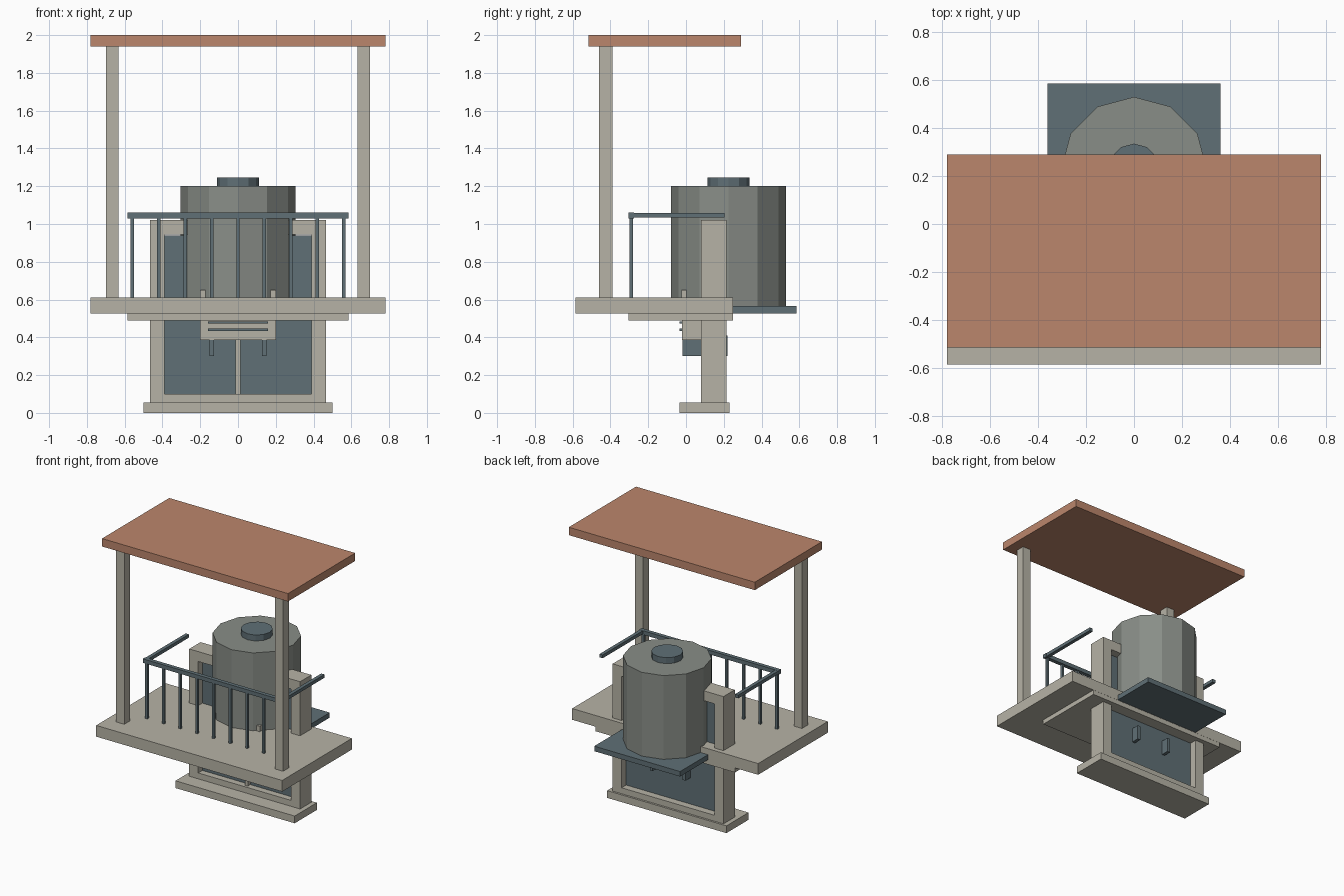
import bpy
import math

if "Cube" in bpy.data.objects:
    bpy.data.objects.remove(bpy.data.objects["Cube"])


def material(name, rgb):
    m = bpy.data.materials.new(name)
    m.diffuse_color = (*rgb, 1)
    m.use_nodes = True
    m.node_tree.nodes["Principled BSDF"].inputs["Base Color"].default_value = m.diffuse_color
    return m


STONE = material("pale stone", (0.47, 0.45, 0.38))
CLAY = material("terracotta", (0.50, 0.24, 0.15))
STEEL = material("blue grey steel", (0.115, 0.16, 0.18))
TANK = material("tank grey", (0.25, 0.27, 0.245))


def box(name, x, y, z, mat):
    """Box spanning the given (min, max) ranges."""
    bpy.ops.mesh.primitive_cube_add(size=1, location=[sum(r) / 2 for r in (x, y, z)])
    ob = bpy.context.object
    ob.scale = [r[1] - r[0] for r in (x, y, z)]
    bpy.ops.object.transform_apply(location=False, rotation=False, scale=True)
    ob.name = name
    ob.data.materials.append(mat)
    return ob


def pair(name, x, y, z, mat):
    """Box and its mirror image across x = 0."""
    box(name + "_right", x, y, z, mat)
    box(name + "_left", (-x[1], -x[0]), y, z, mat)


def drum(name, radius, z, mat):
    """Twelve-sided upright cylinder on the tank axis."""
    bpy.ops.mesh.primitive_cylinder_add(
        vertices=12, radius=radius, depth=z[1] - z[0],
        location=(0, 0.225, sum(z) / 2))
    ob = bpy.context.object
    ob.name = name
    ob.data.materials.append(mat)


# Roof and its posts
box("roof", (-0.78, 0.78), (-0.515, 0.29), (1.94, 2.0), CLAY)
pair("roof_post", (0.632, 0.70), (-0.46, -0.39), (0.61, 1.94), STONE)

# Balcony floor with a thinner slab below
box("balcony_floor", (-0.78, 0.78), (-0.585, 0.25), (0.525, 0.61), STONE)
box("under_slab", (-0.585, 0.585), (-0.305, 0.249), (0.49, 0.525), STONE)

# Wall frame standing on a plinth
box("plinth", (-0.5, 0.5), (-0.035, 0.23), (0, 0.055), STONE)
pair("frame_jamb", (0.39, 0.465), (0.08, 0.215), (0.055, 1.02), STONE)
box("frame_lintel", (-0.39, 0.39), (0.08, 0.215), (0.945, 1.02), STONE)
box("frame_sill", (-0.39, 0.39), (0.08, 0.215), (0.055, 0.10), STONE)
box("window_panel", (-0.39, 0.39), (0.13, 0.16), (0.10, 0.94), STEEL)
box("window_mullion", (-0.012, 0.012), (0.10, 0.135), (0.10, 0.94), STONE)

# Vent box with louvres, brackets and pegs
box("vent_box", (-0.2, 0.2), (-0.02, 0.13), (0.385, 0.49), STONE)
for i, z in enumerate((0.44, 0.478)):
    box(f"vent_louvre_{i}", (-0.158, 0.158), (-0.035, -0.02), (z - 0.006, z + 0.006), STEEL)
pair("vent_bracket", (0.126, 0.15), (-0.018, 0.22), (0.30, 0.41), STEEL)
pair("floor_peg", (0.173, 0.2), (-0.025, 0.003), (0.61, 0.65), STONE)

# Water tank on its platform
box("tank_platform", (-0.36, 0.36), (-0.13, 0.585), (0.527, 0.565), STEEL)
drum("tank", 0.305, (0.565, 1.2), TANK)
drum("tank_cap", 0.11, (1.2, 1.245), STEEL)

# Railing
box("front_rail", (-0.585, 0.585), (-0.305, -0.275), (1.03, 1.06), STEEL)
pair("side_rail", (0.555, 0.582), (-0.275, 0.205), (1.034, 1.059), STEEL)
for i in range(9):
    x = -0.56 + 0.14 * i
    box(f"baluster_{i}", (x - 0.009, x + 0.009), (-0.299, -0.281), (0.61, 1.03), STEEL)
